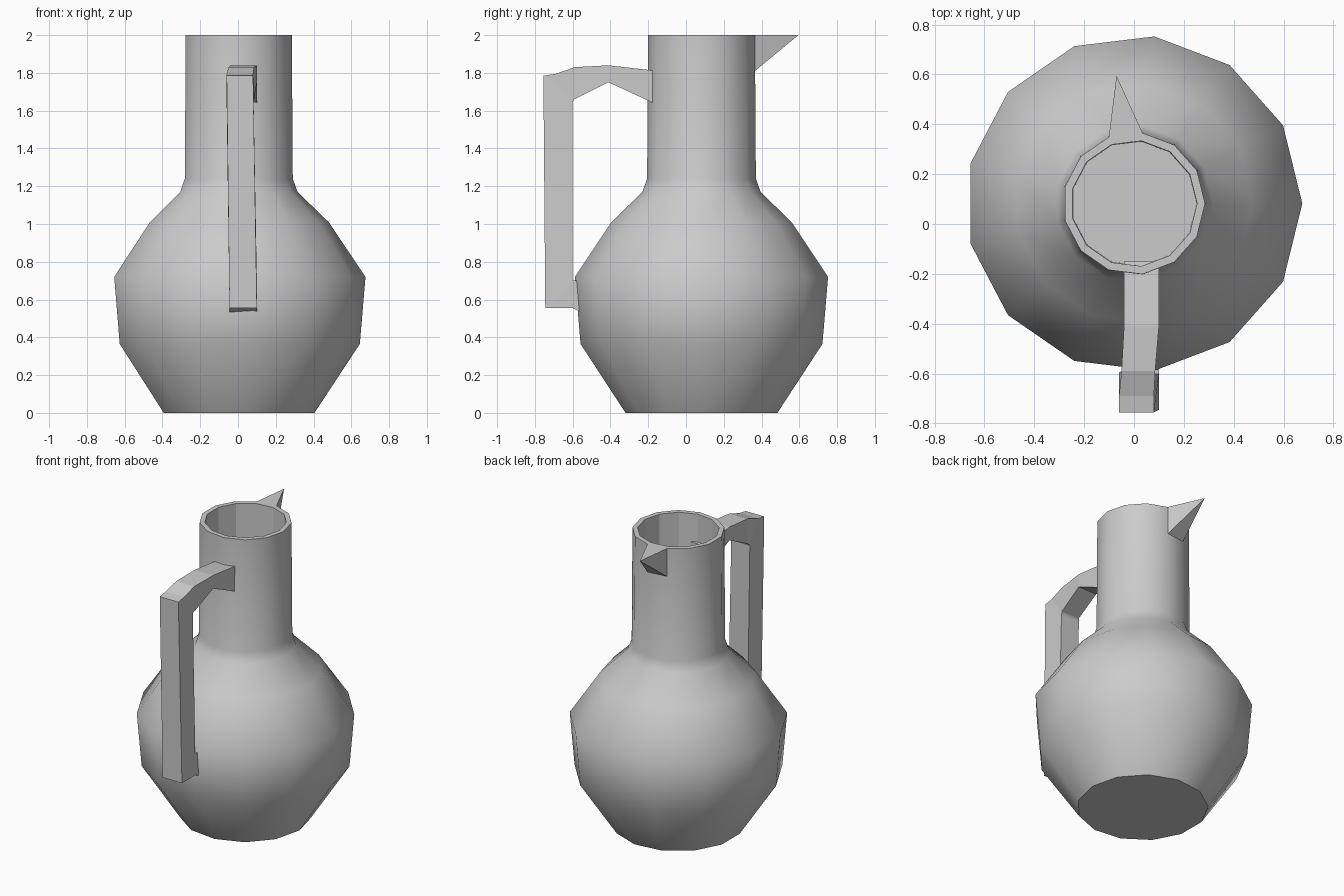
import bpy, bmesh
from math import cos, sin, tau

if "Cube" in bpy.data.objects:
    bpy.data.objects.remove(bpy.data.objects["Cube"])

SIDES = 13
CY = 0.082


def finish(name, bm):
    bmesh.ops.recalc_face_normals(bm, faces=bm.faces)
    mesh = bpy.data.meshes.new(name)
    bm.to_mesh(mesh)
    bm.free()
    obj = bpy.data.objects.new(name, mesh)
    bpy.context.collection.objects.link(obj)
    return obj


def loft(name, sections, smooth_spans=0):
    """Skin a list of equal-length point loops and cap both ends."""
    bm = bmesh.new()
    loops = [[bm.verts.new(p) for p in s] for s in sections]
    n = len(loops[0])
    for k, (a, b) in enumerate(zip(loops, loops[1:])):
        for i in range(n):
            j = (i + 1) % n
            f = bm.faces.new((a[i], a[j], b[j], b[i]))
            f.smooth = k < smooth_spans
    bm.faces.new(loops[0])
    bm.faces.new(loops[-1])
    # keep the foot, lip and inner wall crisp
    for e in bm.edges:
        e.smooth = all(f.smooth for f in e.link_faces)
    return finish(name, bm)


def ring(r, z):
    return [(r * cos(tau * i / SIDES), CY + r * sin(tau * i / SIDES), z)
            for i in range(SIDES)]


# Round body, neck, lip and inside of the neck
profile = [(0.405, 0), (0.645, 0.365), (0.675, 0.72), (0.48, 1.01),
           (0.315, 1.17), (0.29, 1.24), (0.285, 2.0),
           (0.253, 2.0), (0.25, 1.2)]
loft("jug_body", [ring(r, z) for r, z in profile], smooth_spans=6)

# Handle: outer (y, z), inner (y, z), left x, right x
handle = [
    (-0.15, 1.81, -0.15, 1.63, -0.04, 0.10),
    (-0.41, 1.84, -0.41, 1.75, -0.04, 0.10),
    (-0.59, 1.83, -0.59, 1.66, -0.05, 0.085),
    (-0.69, 1.795, -0.595, 1.655, -0.06, 0.08),
    (-0.755, 1.785, -0.60, 1.645, -0.06, 0.08),
    (-0.745, 0.555, -0.602, 0.70, -0.045, 0.10),
    (-0.60, 0.555, -0.598, 0.702, -0.045, 0.10),
    (-0.55, 0.53, -0.55, 0.70, -0.045, 0.10),
]
loft("handle", [[(x0, oy, oz), (x1, oy, oz), (x1, iy, iz), (x0, iy, iz)]
                for oy, oz, iy, iz, x0, x1 in handle])

# Pointed spout drawn out from one facet of the neck
bm = bmesh.new()
rim = ring(0.285, 2.0)[3:5]
base = [bm.verts.new(p) for p in
        (rim[0], rim[1], (*rim[1][:2], 1.81), (*rim[0][:2], 1.81))]
tip = bm.verts.new((-0.07, 0.595, 2.0))
for i in range(4):
    bm.faces.new((base[i], base[(i + 1) % 4], tip))
finish("spout", bm)
